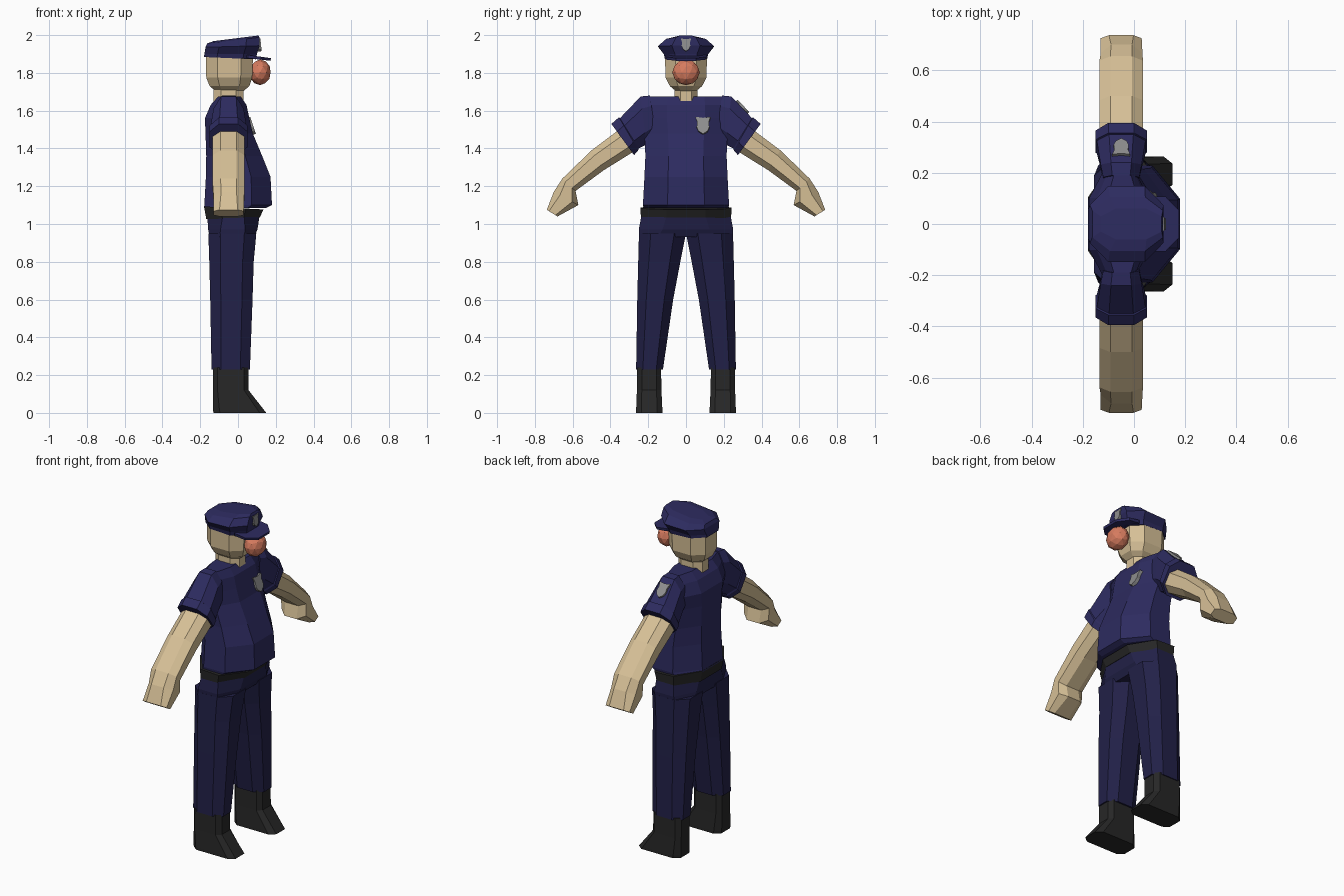
import bpy, bmesh
from mathutils import Vector as V

if "Cube" in bpy.data.objects:
    bpy.data.objects.remove(bpy.data.objects["Cube"])


def material(name, r, g, b):
    m = bpy.data.materials.new(name)
    m.diffuse_color = (r, g, b, 1)
    m.use_nodes = True
    m.node_tree.nodes["Principled BSDF"].inputs["Base Color"].default_value = m.diffuse_color
    return m


SHIRT = material("shirt_navy", 0.026, 0.024, 0.115)
PANTS = material("trouser_navy", 0.016, 0.015, 0.065)
SKIN = material("skin", 0.68, 0.53, 0.31)
NOSE = material("nose_red", 0.68, 0.2, 0.115)
BLACK = material("black", 0.02, 0.02, 0.02)
METAL = material("badge_grey", 0.27, 0.27, 0.27)


def finish(name, bm, mat, mirror=False):
    bmesh.ops.recalc_face_normals(bm, faces=bm.faces)
    me = bpy.data.meshes.new(name)
    bm.to_mesh(me)
    bm.free()
    me.materials.append(mat)
    ob = bpy.data.objects.new(name, me)
    bpy.context.collection.objects.link(ob)
    if mirror:
        mod = ob.modifiers.new("Mirror", 'MIRROR')
        mod.use_axis = (False, True, False)
    return ob


def octagon(c, u, v, fu, fv):
    pts = [(1, -fv), (1, fv), (fu, 1), (-fu, 1), (-1, fv), (-1, -fv), (-fu, -1), (fu, -1)]
    return [c + u * a + v * b for a, b in pts]


def loft(name, rings, mat, mirror=False):
    bm = bmesh.new()
    loops = [[bm.verts.new(p) for p in r] for r in rings]
    for a, b in zip(loops, loops[1:]):
        for i in range(8):
            j = (i + 1) % 8
            bm.faces.new((a[i], a[j], b[j], b[i]))
    bm.faces.new(loops[0])
    bm.faces.new(loops[-1])
    return finish(name, bm, mat, mirror)


def level(z, x0, x1, y0, y1, tilt=0, fu=0.5, fv=0.5):
    """Near-horizontal ring; tilt raises its +x end."""
    return octagon(V(((x0 + x1) / 2, (y0 + y1) / 2, z)), V(((x1 - x0) / 2, 0, tilt)),
                   V((0, (y1 - y0) / 2, 0)), fu, fv)


def limb(top, bot, x0, x1, fu=0.5, fv=0.5):
    """Ring across an arm, from a top (y, z) to a bottom (y, z)."""
    t, b, x = V((0, *top)), V((0, *bot)), V(((x0 + x1) / 2, 0, 0))
    return octagon((t + b) / 2 + x, V(((x1 - x0) / 2, 0, 0)), (t - b) / 2, fu, fv)


def badge(name, c, n, up, w, h):
    c, n, up = V(c), V(n).normalized(), V(up)
    r = up.cross(n).normalized()
    u = n.cross(r)
    shape = [(0, -.5), (.3, -.33), (.42, -.1), (.38, .2), (.5, .5), (0, .44),
             (-.5, .5), (-.38, .2), (-.42, -.1), (-.3, -.33)]
    bm = bmesh.new()
    f = bm.faces.new([bm.verts.new(c + r * a * w + u * b * h - n * 0.012) for a, b in shape])
    ext = bmesh.ops.extrude_face_region(bm, geom=[f])["geom"]
    bmesh.ops.translate(bm, vec=n * 0.02, verts=[e for e in ext if isinstance(e, bmesh.types.BMVert)])
    finish(name, bm, METAL)


# Shirt body with overhanging belly
rows = [(1.085, -.18, .15, .225), (1.10, -.178, .18, .228), (1.25, -.17, .172, .22),
        (1.36, -.168, .128, .215), (1.48, -.172, .078, .22), (1.56, -.175, .06, .235),
        (1.63, -.145, .045, .235), (1.675, -.105, .015, .225)]
loft("shirt", [level(z, a, b, -h, h, 0, .4, .43) for z, a, b, h in rows], SHIRT)

# Sleeves with cuff band
loft("sleeve", [limb((.19, 1.68), (.16, 1.46), -.12, .02),
                limb((.24, 1.675), (.21, 1.42), -.13, .03),
                limb((.35, 1.56), (.25, 1.40), -.145, .045),
                limb((.355, 1.565), (.253, 1.39), -.15, .05),
                limb((.395, 1.53), (.275, 1.365), -.15, .05)], SHIRT, True)

# Bare arms and mitten hands
loft("arm", [limb((.34, 1.51), (.25, 1.40), -.135, .035),
             limb((.50, 1.39), (.435, 1.285), -.135, .035),
             limb((.655, 1.24), (.585, 1.175), -.135, .035),
             limb((.70, 1.17), (.57, 1.10), -.13, .033),
             limb((.737, 1.075), (.68, 1.04), -.13, .03, .6, .6)], SKIN, True)

# Belt
loft("belt", [level(1.03, -.168, .115, -.238, .238, .004, .4, .43),
              level(1.085, -.18, .135, -.242, .242, -.008, .4, .43)], BLACK)

# Trousers
loft("trouser_hips", [level(.93, -.15, .085, -.247, .247, 0, .55, .6),
                      level(.97, -.158, .103, -.25, .25, 0, .5, .5),
                      level(1.05, -.163, .115, -.235, .235, 0, .4, .43)], PANTS)
legs = [(.23, -.14, .063, .122, .264), (.60, -.147, .077, .068, .258),
        (.80, -.152, .083, .03, .253), (.95, -.157, .097, .0, .249)]
loft("trouser_leg", [level(*r, 0, .5, .5) for r in legs], PANTS, True)

# Shoes with sloping toes
shoes = [(0, -.13, .15, .125, .264), (.015, -.132, .138, .125, .264),
         (.12, -.132, .056, .13, .26), (.24, -.132, .055, .132, .258)]
loft("shoe", [level(*r, 0, .75, .6) for r in shoes], BLACK, True)

# Neck and head
loft("neck", [level(1.60, -.13, .03, -.06, .06), level(1.73, -.13, .03, -.06, .06)], SKIN)
loft("head", [level(1.705, -.12, .03, -.055, .055), level(1.73, -.15, .06, -.085, .085),
              level(1.775, -.168, .075, -.108, .108), level(1.90, -.17, .08, -.112, .112)], SKIN)

# Round nose
bm = bmesh.new()
bmesh.ops.create_icosphere(bm, subdivisions=2, radius=1)
bmesh.ops.scale(bm, vec=(.058, .073, .068), verts=bm.verts)
bmesh.ops.translate(bm, vec=(.117, 0, 1.803), verts=bm.verts)
finish("nose", bm, NOSE)

# Peaked cap: band, flared crown, visor
loft("cap", [level(1.878, -.18, .095, -.112, .112, -.006), level(1.90, -.178, .10, -.118, .118),
             level(1.94, -.172, .115, -.148, .148, .004),
             level(1.972, -.163, .113, -.105, .105, .016),
             level(1.983, -.13, .108, -.06, .06, .015)], SHIRT)
loft("cap_visor", [level(1.874, .0, .172, -.105, .105, -.01, .4, .5),
                   level(1.89, .0, .175, -.108, .108, -.012, .4, .5)], SHIRT)

# Badges on chest, cap and one sleeve
badge("chest_badge", (.072, .09, 1.52), (.95, 0, .32), (0, 0, 1), .08, .095)
badge("cap_badge", (.114, 0, 1.948), (1, 0, .1), (0, 0, 1), .055, .068)
badge("sleeve_badge", (-.05, .298, 1.62), (0, .72, .7), (0, 0, 1), .07, .09)
